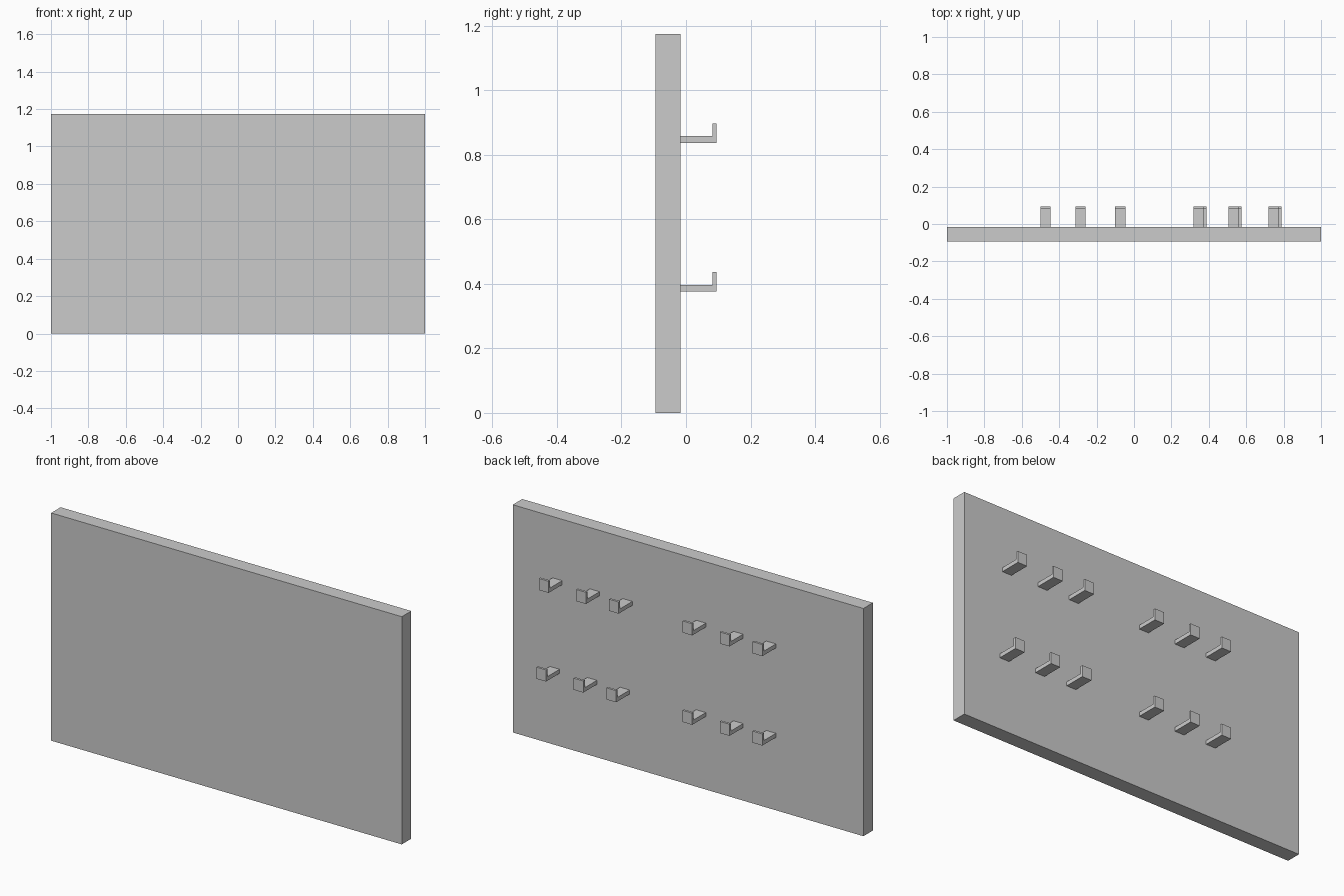
import bpy, bmesh

if "Cube" in bpy.data.objects:
    bpy.data.objects.remove(bpy.data.objects["Cube"])

# L-shaped hook side profile (y, z), z measured from underside of the arm
HOOK = [(-0.017, 0), (0.094, 0), (0.094, 0.06), (0.082, 0.06),
        (0.082, 0.021), (-0.017, 0.021)]
HOOK_WIDTH = 0.055


def extrude_x(name, profile, x0, x1, z=0.0):
    """Extrude a closed (y, z) profile along x."""
    bm = bmesh.new()
    face = bm.faces.new([bm.verts.new((x0, y, z + h)) for y, h in profile])
    ext = bmesh.ops.extrude_face_region(bm, geom=[face])
    moved = [v for v in ext["geom"] if isinstance(v, bmesh.types.BMVert)]
    bmesh.ops.translate(bm, verts=moved, vec=(x1 - x0, 0, 0))
    bmesh.ops.recalc_face_normals(bm, faces=bm.faces)
    mesh = bpy.data.meshes.new(name)
    bm.to_mesh(mesh)
    bm.free()
    obj = bpy.data.objects.new(name, mesh)
    bpy.context.collection.objects.link(obj)
    return obj


# Flat board
extrude_x("board", [(-0.094, 0), (-0.017, 0), (-0.017, 1.174), (-0.094, 1.174)], -1, 1)

# Two rows of hooks, each row two groups of three
rows = {"upper": (0.837, (-0.501, 0.318)), "lower": (0.376, (-0.501, 0.333))}
for row, (z, starts) in rows.items():
    for side, start in zip(("left", "right"), starts):
        for i, step in enumerate((0, 0.187, 0.4)):
            x = start + step
            extrude_x(f"{row}_{side}_hook_{i + 1}", HOOK, x, x + HOOK_WIDTH, z)
